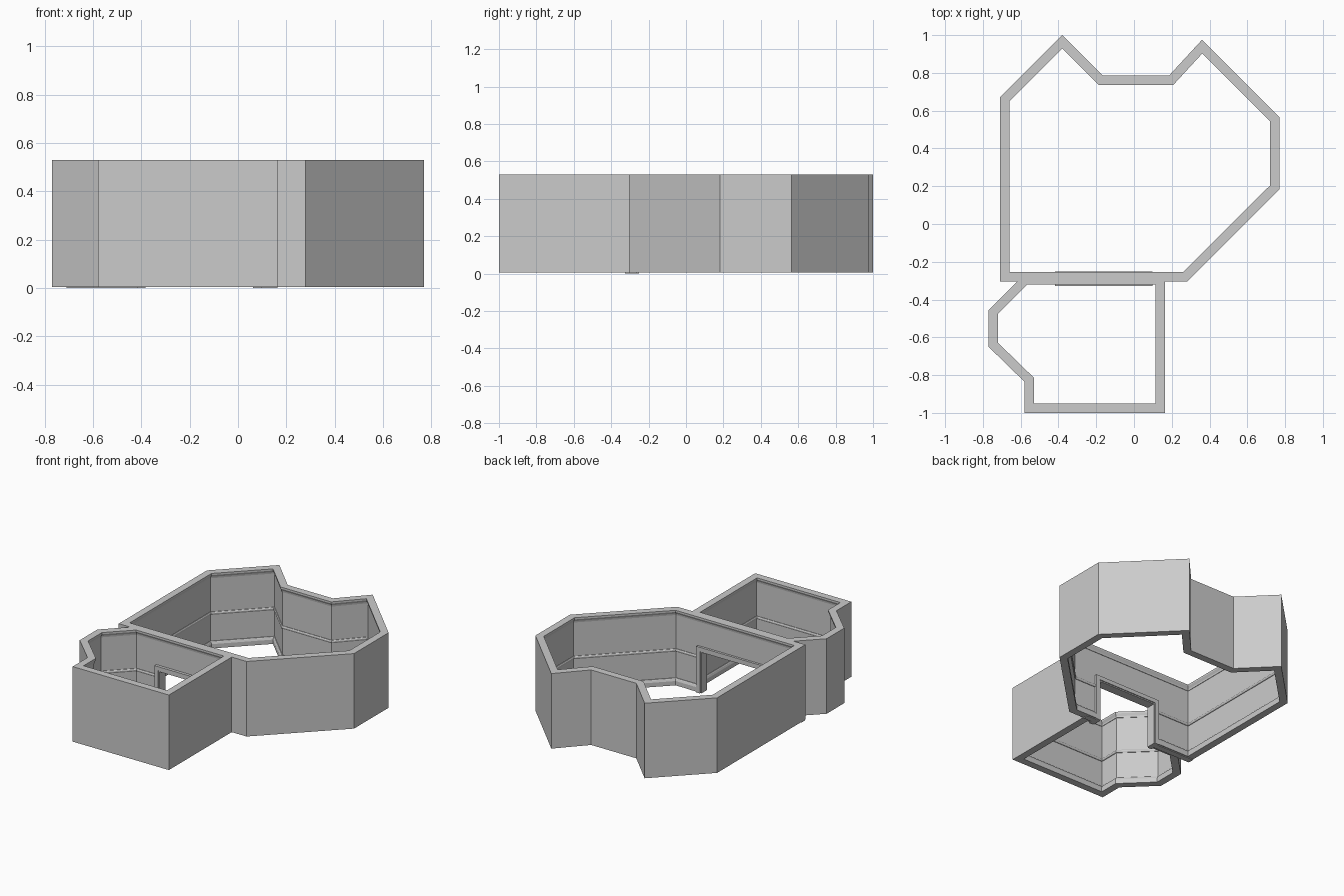
import bpy, bmesh
from mathutils import Vector

if "Cube" in bpy.data.objects:
    bpy.data.objects.remove(bpy.data.objects["Cube"])

TOP, BASE = 0.53, 0.005
WALL = 0.037                      # wall thickness; trims add to it on the inside
DOOR_L, DOOR_R, DOOR_H = -0.39, 0.07, 0.295

# outer outlines, counter-clockwise
MAIN = [(-0.71, -0.305), (0.28, -0.305), (0.77, 0.183), (0.77, 0.565), (0.36, 0.975),
        (0.185, 0.785), (-0.165, 0.785), (-0.38, 1.0), (-0.71, 0.67)]
SIDE = [(-0.58, -1.0), (0.165, -1.0), (0.165, -0.27), (-0.585, -0.27),
        (-0.77, -0.455), (-0.77, -0.65), (-0.58, -0.835)]


def make_object(name, bm):
    bmesh.ops.recalc_face_normals(bm, faces=bm.faces[:])
    mesh = bpy.data.meshes.new(name)
    bm.to_mesh(mesh)
    bm.free()
    ob = bpy.data.objects.new(name, mesh)
    bpy.context.collection.objects.link(ob)
    return ob


def inset(outline, d):
    """Mitred inward offset of a closed outline."""
    pts, n, out = [Vector(p) for p in outline], len(outline), []
    for i, p in enumerate(pts):
        a = (p - pts[i - 1]).normalized()
        b = (pts[(i + 1) % n] - p).normalized()
        na, nb = Vector((-a.y, a.x)), Vector((-b.y, b.x))
        out.append(p + (na + nb) * (d / (1 + na.dot(nb))))
    return out


def sweep(name, outline, profile):
    """Closed (inset, z) profile carried round a closed outline."""
    bm = bmesh.new()
    loops = [[bm.verts.new((p.x, p.y, z)) for p in inset(outline, d)] for d, z in profile]
    n = len(outline)
    for k, lo in enumerate(loops):
        hi = loops[(k + 1) % len(loops)]
        for i in range(n):
            j = (i + 1) % n
            bm.faces.new((lo[i], lo[j], hi[j], hi[i]))
    return make_object(name, bm)


def box(name, lo, hi):
    bm = bmesh.new()
    bmesh.ops.create_cube(bm, size=1)
    for v in bm.verts:
        v.co = [(a + b) / 2 + c * (b - a) for a, b, c in zip(lo, hi, v.co)]
    return make_object(name, bm)


def cut(ob, lo, hi):
    cutter = box("cutter", lo, hi)
    cutter.hide_render = True
    mod = ob.modifiers.new("opening", 'BOOLEAN')
    mod.operation, mod.solver, mod.object = 'DIFFERENCE', 'EXACT', cutter
    bpy.context.view_layer.objects.active = ob
    bpy.ops.object.modifier_apply(modifier=mod.name)
    bpy.data.objects.remove(cutter)


def door_frame(name, y0, y1, left, right, top, w):
    """Upside-down U around the doorway, extruded along y."""
    prof = [(left - w, 0), (left - w, top + w), (right + w, top + w), (right + w, 0),
            (right, 0), (right, top), (left, top), (left, 0)]
    bm = bmesh.new()
    face = bm.faces.new([bm.verts.new((x, y0, z)) for x, z in prof])
    res = bmesh.ops.extrude_face_region(bm, geom=[face], use_keep_orig=True)
    for v in [g for g in res["geom"] if isinstance(g, bmesh.types.BMVert)]:
        v.co.y = y1
    return make_object(name, bm)


# trim sections: (inset from the outer wall face, z)
IN = WALL - 0.004
SECTIONS = {
    "wall": [(0, BASE), (0, TOP), (WALL, TOP), (WALL, BASE)],
    "baseboard": [(IN, BASE), (0.050, BASE), (0.050, 0.035), (0.045, 0.048),
                  (0.041, 0.052), (IN, 0.052)],
    "chair_rail": [(IN, 0.236), (0.041, 0.236), (0.045, 0.244), (0.045, 0.250),
                   (0.041, 0.256), (IN, 0.256)],
    "crown_moulding": [(IN, 0.492), (0.040, 0.492), (0.042, 0.503), (0.050, 0.518),
                       (0.050, TOP), (IN, TOP)],
}

# both rooms with walls and trim, doorway cut through the shared wall
for room, outline in (("main_room", MAIN), ("side_room", SIDE)):
    for part, section in SECTIONS.items():
        ob = sweep(f"{room}_{part}", outline, section)
        if part != "crown_moulding":
            cut(ob, (DOOR_L, -0.36, -0.1), (DOOR_R, -0.22, DOOR_H))

# door lining and casings on both faces of the shared wall
door_frame("door_lining", -0.322, -0.258, DOOR_L + 0.008, DOOR_R - 0.008, DOOR_H - 0.008, 0.012)
door_frame("side_door_casing", -0.327, -0.304, DOOR_L, DOOR_R, DOOR_H, 0.028)
door_frame("main_door_casing", -0.272, -0.252, DOOR_L, DOOR_R, DOOR_H, 0.028)

# footings under the shared wall, either side of the doorway
box("left_footing", (-0.709, -0.304, 0), (DOOR_L, -0.262, 0.02))
box("right_footing", (DOOR_R, -0.304, 0), (0.163, -0.262, 0.02))
